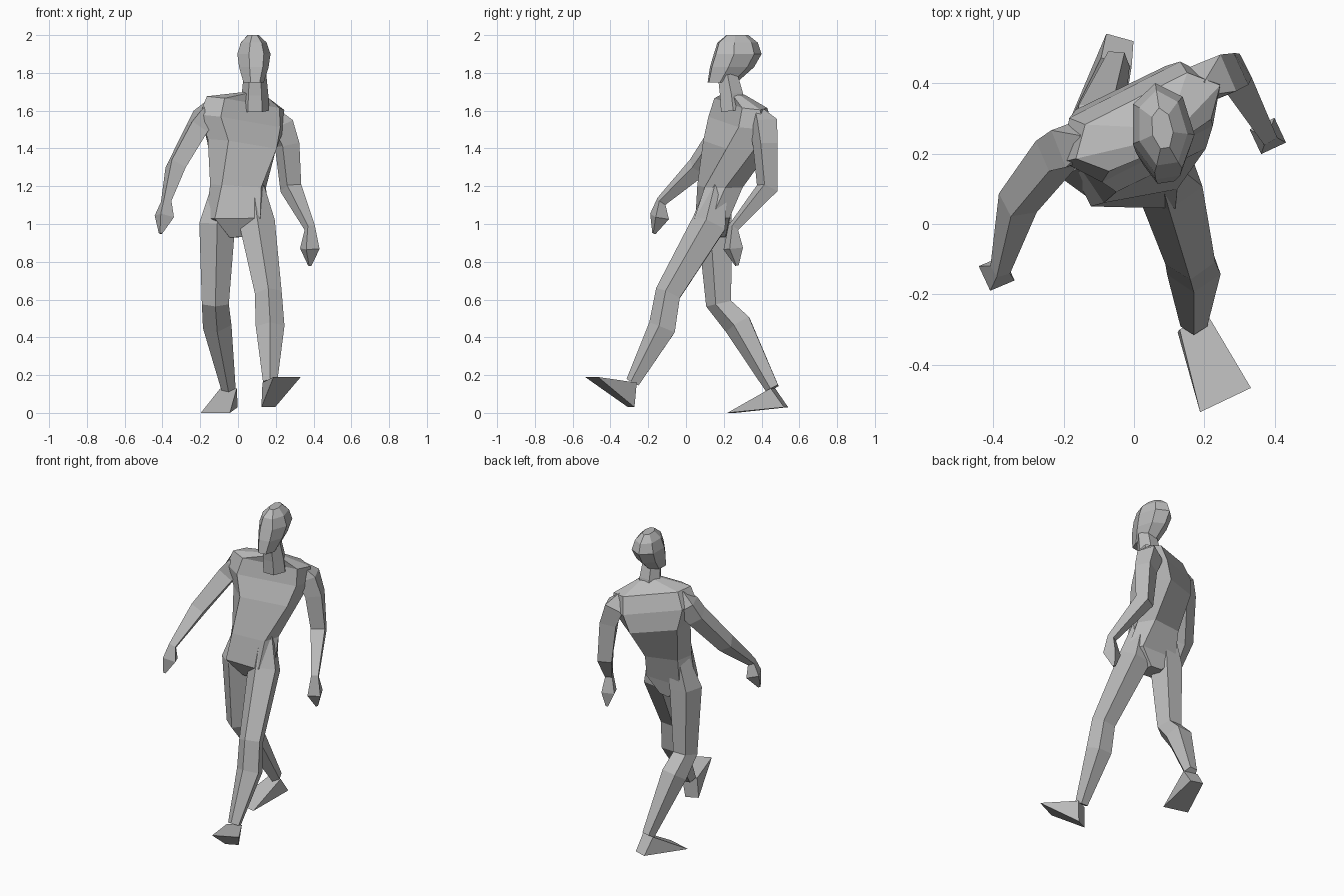
import bpy
import bmesh
from math import cos, sin, radians, copysign
from mathutils import Vector

default_cube = bpy.data.objects.get("Cube")
if default_cube:
    bpy.data.objects.remove(default_cube, do_unlink=True)

SIDEWAYS = Vector((1, 0, 0))
UPWARD = Vector((0, 0, 1))

# One plain grey for the whole figure
plain_grey = bpy.data.materials.new("plain grey")
plain_grey.use_nodes = True
plain_grey.diffuse_color = (.5, .5, .5, 1)
shader = plain_grey.node_tree.nodes["Principled BSDF"]
shader.inputs["Base Color"].default_value = plain_grey.diffuse_color


def add_object(name, mesh_builder):
    """Turn the finished bmesh into a flat-shaded object."""
    bmesh.ops.recalc_face_normals(mesh_builder, faces=mesh_builder.faces[:])
    mesh = bpy.data.meshes.new(name)
    mesh_builder.to_mesh(mesh)
    mesh_builder.free()
    mesh.materials.append(plain_grey)
    bpy.context.collection.objects.link(bpy.data.objects.new(name, mesh))


def skin(name, sides, phase, rings, power=1):
    """Skin polygon rings of centre, half-width and half-depth; a low power squares them off."""
    builder = bmesh.new()
    angles = [radians(phase + 360 * i / sides) for i in range(sides)]
    outline = [[copysign(abs(part) ** power, part) for part in (cos(a), sin(a))]
               for a in angles]
    loops = []
    for centre, across, depth in rings:
        loops.append([builder.verts.new(centre + across * u + depth * v)
                      for u, v in outline])
    for lower, upper in zip(loops, loops[1:]):
        for i in range(sides):
            builder.faces.new((lower[i - 1], lower[i], upper[i], upper[i - 1]))
    builder.faces.new(loops[0])
    builder.faces.new(loops[-1])
    add_object(name, builder)


def limb(name, sides, phase, joints, radii):
    """Skin rings set square to the path through the joints."""
    points = [Vector(joint) for joint in joints]
    rings = []
    for i, (point, radius) in enumerate(zip(points, radii)):
        before = points[max(i - 1, 0)]
        after = points[min(i + 1, len(points) - 1)]
        along = (after - before).normalized()
        across = (SIDEWAYS - along * along.x).normalized()
        rings.append((point, across * radius, along.cross(across) * radius))
    skin(name, sides, phase, rings)


def foot(name, ankle, heel, toe):
    """Wedge from the ankle and heel to a wide, thin toe edge."""
    ankle, heel, toe = Vector(ankle), Vector(heel), Vector(toe)
    across = (toe - heel).cross(UPWARD).normalized()
    builder = bmesh.new()
    for centre, half_width in ((ankle, .045), (heel, .04), (toe, .08)):
        for side in (across, -across):
            builder.verts.new(centre + side * half_width)
    bmesh.ops.convex_hull(builder, input=builder.verts[:])
    add_object(name, builder)


# Torso: the turn and the shoulder drop grow with height
torso_rings = []
for x, y, z, width, depth in (
    (0, .16, .93, .05, .06),
    (0, .14, 1.03, .17, .1),
    (0, .18, 1.2, .15, .11),
    (.02, .27, 1.42, .2, .14),
    (.02, .29, 1.54, .25, .11),
    (.04, .29, 1.64, .23, .08),
    (.09, .26, 1.69, .06, .04),
):
    turn = radians(min(27, 70 * (z - 1.05)))
    across = Vector((cos(turn), sin(turn), -turn / 3))
    back = Vector((-sin(turn), cos(turn), 0))
    torso_rings.append((Vector((x, y, z)), across * width, back * depth))
skin("torso", 6, 0, torso_rings, power=.5)

# Neck, and a head with a narrow chin and a flat face
limb("neck", 6, 0, [(.09, .25, 1.6), (.09, .24, 1.69), (.09, .22, 1.79)],
     (.075, .07, .06))
head_rings = []
for y, z, width, depth in (
    (.19, 1.75, .055, .08),
    (.24, 1.83, .08, .12),
    (.27, 1.9, .09, .13),
    (.27, 1.96, .07, .11),
    (.27, 2, .03, .06),
):
    across = Vector((1, .15, 0))
    back = UPWARD.cross(across)
    head_rings.append((Vector((.08, y, z)), across * width, back * depth))
skin("head", 7, 90, head_rings)

# Arms: root, shoulder, upper arm, elbow, wrist, palm, fingertips
arm_radii = (.03, .08, .07, .06, .03, .055, .01)
limb("right_arm", 4, 20, [
    (-.13, .24, 1.65), (-.17, .23, 1.57), (-.22, .2, 1.5), (-.33, .06, 1.3),
    (-.38, -.13, 1.12), (-.39, -.14, 1.04), (-.41, -.17, .95),
], arm_radii)
limb("left_arm", 4, 20, [
    (.19, .38, 1.6), (.22, .41, 1.53), (.26, .42, 1.42), (.28, .43, 1.19),
    (.38, .25, .98), (.38, .25, .87), (.38, .27, .78),
], arm_radii)

# Legs: root, hip, knee, calf, ankle, each ending in a foot
leg_radii = (.06, .1, .075, .08, .04)
left_leg = [(.08, .17, 1.2), (.1, .13, 1), (.16, -.09, .63),
            (.17, -.12, .45), (.17, -.28, .16)]
right_leg = [(-.08, .19, 1.2), (-.11, .16, 1), (-.12, .18, .58),
             (-.11, .28, .47), (-.05, .46, .13)]
limb("left_leg", 5, 90, left_leg, leg_radii)
limb("right_leg", 5, 90, right_leg, leg_radii)
foot("left_foot", left_leg[-1], (.16, -.29, .03), (.26, -.5, .19))
foot("right_foot", right_leg[-1], (-.04, .53, .03), (-.12, .24, 0))
